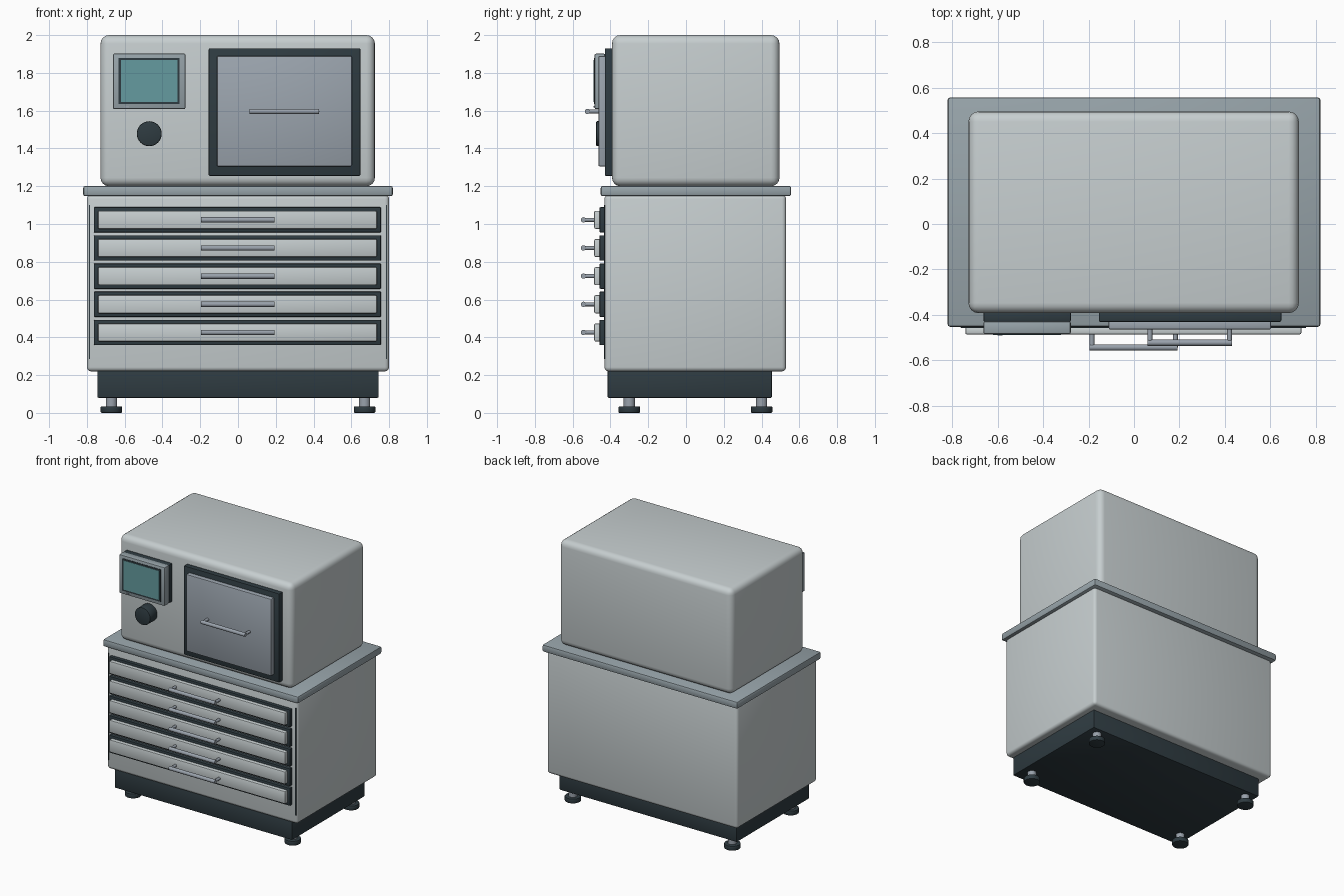
import bpy, bmesh, math
from mathutils import Vector

if "Cube" in bpy.data.objects:
    bpy.data.objects.remove(bpy.data.objects["Cube"])


def material(name, rgb):
    m = bpy.data.materials.new(name)
    m.diffuse_color = (*rgb, 1)
    m.use_nodes = True
    m.node_tree.nodes["Principled BSDF"].inputs["Base Color"].default_value = m.diffuse_color
    return m


PALE = material("pale grey enamel", (0.57, 0.62, 0.63))
DARK = material("dark slate", (0.028, 0.044, 0.053))
TRIM = material("worktop grey", (0.31, 0.37, 0.40))
DOOR = material("door grey", (0.33, 0.375, 0.425))
STEEL = material("handle steel", (0.32, 0.36, 0.41))
GLASS = material("teal display", (0.13, 0.33, 0.35))


def finish(name, bm, mat, smooth=True):
    me = bpy.data.meshes.new(name)
    bmesh.ops.recalc_face_normals(bm, faces=bm.faces)
    bm.to_mesh(me)
    bm.free()
    me.materials.append(mat)
    ob = bpy.data.objects.new(name, me)
    bpy.context.collection.objects.link(ob)
    if smooth:
        bpy.ops.object.select_all(action='DESELECT')
        ob.select_set(True)
        bpy.context.view_layer.objects.active = ob
        bpy.ops.object.shade_smooth_by_angle(angle=math.radians(35))
    return ob


def box(name, x, y, z, mat, bevel=0.0, segments=2):
    """Box from (min, max) ranges with optionally rounded edges."""
    bm = bmesh.new()
    bmesh.ops.create_cube(bm, size=1)
    for v in bm.verts:
        v.co = Vector([(r[0] + r[1]) / 2 + c * (r[1] - r[0])
                       for c, r in zip(v.co, (x, y, z))])
    if bevel:
        bmesh.ops.bevel(bm, geom=bm.edges[:], offset=bevel, segments=segments,
                        profile=0.5, affect='EDGES')
    return finish(name, bm, mat, bevel > 0)


def add_rod(bm, a, b, radius, sides=16):
    a, b = Vector(a), Vector(b)
    rot = (b - a).to_track_quat('Z', 'Y').to_matrix().to_4x4()
    rot.translation = (a + b) / 2
    bmesh.ops.create_cone(bm, cap_ends=True, segments=sides, radius1=radius,
                          radius2=radius, depth=(b - a).length, matrix=rot)


def rod(name, a, b, radius, mat, bevel=0.0, sides=32):
    bm = bmesh.new()
    add_rod(bm, a, b, radius, sides)
    if bevel:
        rims = [e for f in bm.faces if len(f.verts) > 4 for e in f.edges]
        bmesh.ops.bevel(bm, geom=rims, offset=bevel, segments=2,
                        profile=0.5, affect='EDGES')
    return finish(name, bm, mat)


def handle(name, x0, x1, y_out, y_in, z, radius=0.014):
    """Horizontal bar on two standoffs."""
    bm = bmesh.new()
    add_rod(bm, (x0, y_out, z), (x1, y_out, z), radius)
    for x in (x0 + 0.01, x1 - 0.01):
        add_rod(bm, (x, y_out, z), (x, y_in, z), radius * 0.75)
    return finish(name, bm, STEEL)


# Adjustable feet and plinth
for x in (-0.67, 0.67):
    for y in (-0.30, 0.40):
        rod("foot_pad", (x, y, 0), (x, y, 0.035), 0.057, DARK, 0.005)
        rod("foot_stem", (x, y, 0.03), (x, y, 0.09), 0.03, STEEL)
box("plinth", (-0.745, 0.745), (-0.415, 0.455), (0.08, 0.23), DARK, 0.006)

# Lower cabinet, worktop and upper chamber
box("cabinet", (-0.80, 0.80), (-0.432, 0.53), (0.22, 1.155), PALE, 0.022, 3)
box("worktop", (-0.82, 0.82), (-0.452, 0.557), (1.147, 1.202), TRIM, 0.012)
box("upper_chamber", (-0.728, 0.725), (-0.392, 0.495), (1.20, 2.0), PALE, 0.045, 4)

# Slim seams at the cabinet's front corners
for x in (-0.787, 0.787):
    box("corner_seam", (x - 0.003, x + 0.003), (-0.433, -0.42), (0.285, 1.10), DARK)

# Drawers: dark surround, raised front, bar handle
for i in range(5):
    z = 1.022 - 0.149 * i
    box("drawer_surround", (-0.763, 0.757), (-0.458, -0.425),
        (z - 0.067, z + 0.067), DARK, 0.005)
    box("drawer_front", (-0.742, 0.736), (-0.486, -0.45),
        (z - 0.048, z + 0.048), PALE, 0.008)
    handle("drawer_handle", -0.195, 0.192, -0.543, -0.48, z)

# Chamber door
box("door_surround", (-0.155, 0.648), (-0.43, -0.385), (1.255, 1.93), DARK, 0.006)
box("door_panel", (-0.112, 0.603), (-0.464, -0.42), (1.305, 1.89), DOOR, 0.008)
handle("door_handle", 0.06, 0.43, -0.522, -0.46, 1.596)

# Control display
box("display_back", (-0.662, -0.278), (-0.43, -0.385), (1.61, 1.90), DARK, 0.006)
box("display_housing", (-0.662, -0.278), (-0.484, -0.428), (1.608, 1.902), TRIM, 0.008)
box("display_border", (-0.632, -0.309), (-0.487, -0.48), (1.635, 1.88), DARK)
box("display_screen", (-0.62, -0.32), (-0.489, -0.482), (1.647, 1.868), GLASS)
box("display_button", (-0.60, -0.578), (-0.49, -0.482), (1.617, 1.625), STEEL)

# Control knob
rod("control_knob", (-0.47, -0.476, 1.478), (-0.47, -0.385, 1.478), 0.066, DARK, 0.006)
